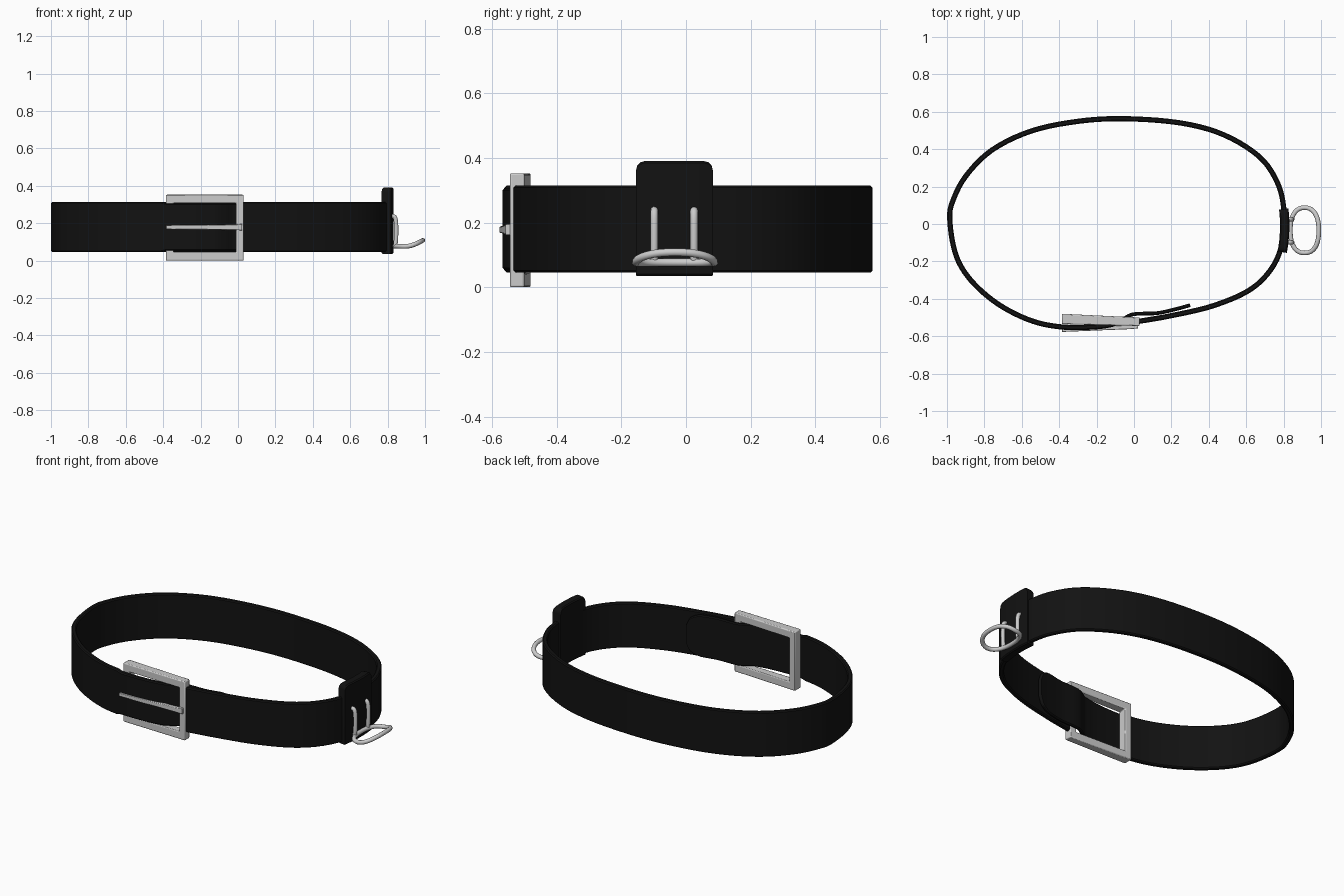
import bpy, bmesh, math
from mathutils import Vector

if "Cube" in bpy.data.objects:
    bpy.data.objects.remove(bpy.data.objects["Cube"])

black = bpy.data.materials.new("black_leather")
black.diffuse_color = (0.006, 0.006, 0.006, 1)
black.use_nodes = True
black.node_tree.nodes["Principled BSDF"].inputs["Base Color"].default_value = black.diffuse_color


def finish(name, bm, mat=None, bevel=0, angle=35):
    bmesh.ops.recalc_face_normals(bm, faces=bm.faces)
    me = bpy.data.meshes.new(name)
    bm.to_mesh(me)
    bm.free()
    ob = bpy.data.objects.new(name, me)
    bpy.context.collection.objects.link(ob)
    if mat:
        me.materials.append(mat)
    if bevel:
        mod = ob.modifiers.new("bevel", 'BEVEL')
        mod.width = bevel
        mod.segments = 2
    bpy.ops.object.select_all(action='DESELECT')
    bpy.context.view_layer.objects.active = ob
    ob.select_set(True)
    bpy.ops.object.shade_smooth_by_angle(angle=math.radians(angle))
    return ob


def spline(pts, n):
    """Catmull-Rom samples through open path points."""
    p = [Vector(q) for q in pts]
    p = [2 * p[0] - p[1]] + p + [2 * p[-1] - p[-2]]
    out = []
    for i in range(1, len(p) - 2):
        a, b, c, d = p[i - 1:i + 3]
        for k in range(n):
            t = k / n
            out.append(0.5 * (2 * b + (c - a) * t + (2 * a - 5 * b + 4 * c - d) * t * t
                              + (3 * b - a - 3 * c + d) * t ** 3))
    return out + [p[-2]]


def band(name, path, thick, z_range):
    """Upright strip along an xy path, with chamfered edges."""
    bm = bmesh.new()
    rings = []
    for i, p in enumerate(path):
        d = (path[min(i + 1, len(path) - 1)] - path[max(i - 1, 0)]).normalized()
        n = Vector((d.y, -d.x))
        lo, hi = z_range(i, p)
        h, c = thick(i) / 2, 0.006
        sec = [(-h, lo + c), (-h + c, lo), (h - c, lo), (h, lo + c),
               (h, hi - c), (h - c, hi), (-h + c, hi), (-h, hi - c)]
        rings.append([bm.verts.new((p.x + n.x * s, p.y + n.y * s, z)) for s, z in sec])
    for a, b in zip(rings, rings[1:]):
        for k in range(8):
            bm.faces.new((a[k], a[(k + 1) % 8], b[(k + 1) % 8], b[k]))
    bm.faces.new(rings[0])
    bm.faces.new(rings[-1])
    return finish(name, bm, black)


# Belt strap: from the buckle bar, around the waist, over the frame and tucked inside
loop = [(0.01, -0.523), (0.2, -0.49), (0.43, -0.435), (0.63, -0.345), (0.75, -0.215),
        (0.8, -0.06), (0.8, 0.09), (0.765, 0.225), (0.67, 0.36), (0.48, 0.477),
        (0.25, 0.54), (-0.05, 0.563), (-0.3, 0.549), (-0.55, 0.497), (-0.76, 0.395),
        (-0.9, 0.255), (-0.97, 0.12), (-0.985, 0.03), (-0.965, -0.12), (-0.92, -0.235),
        (-0.83, -0.345), (-0.7, -0.445), (-0.54, -0.52), (-0.38, -0.551), (-0.2, -0.549),
        (-0.09, -0.528), (-0.01, -0.484), (0.12, -0.477), (0.22, -0.456), (0.3, -0.434)]
path = spline(loop, 5)
tail = 25 * 5


def strap_z(i, p):
    # rounded tip at the tucked end
    u = max(0, (p.x - 0.2) / 0.1) if i > tail else 0
    h = 0.134 if i < 23 * 5 else 0.126
    h *= 0.45 + 0.55 * math.sqrt(max(0, 1 - min(u, 1) ** 2))
    return 0.18 - h, 0.18 + h


band("belt_strap", path, lambda i: 0.028 if i < tail else 0.02, strap_z)

# Side holder pad, with rounded top corners
ys = [-0.15, -0.147, -0.138, -0.125, -0.09, -0.035, 0.02, 0.055, 0.068, 0.077, 0.08]


def pad_z(i, p):
    d = max(0, abs(p.y + 0.035) - 0.09)
    return 0.035, 0.365 + math.sqrt(max(0, 0.025 ** 2 - d * d))


pad_path = [Vector((0.806 - 0.7 * (y + 0.01) ** 2, y)) for y in ys]
band("holder_pad", pad_path, lambda i: 0.05, pad_z)

# Buckle frame: open rectangle, slightly thinner towards the bar
bm = bmesh.new()


def rect(x0, x1, z0, z1, back):
    vs = []
    for x, z in ((x0, z0), (x1, z0), (x1, z1), (x0, z1)):
        t = (x + 0.385) / 0.415
        y = -0.48 - 0.02 * t if back else -0.535 - 0.01 * t
        vs.append(bm.verts.new((x, y, z)))
    return vs


of, ob_ = (rect(-0.385, 0.03, 0, 0.352, b) for b in (0, 1))
nf, nb = (rect(-0.345, -0.01, 0.045, 0.307, b) for b in (0, 1))
for a, b in ((of, nf), (nf, nb), (nb, ob_), (ob_, of)):
    for k in range(4):
        j = (k + 1) % 4
        bm.faces.new((a[k], a[j], b[j], b[k]))
finish("buckle_frame", bm, bevel=0.005)

# Buckle prong, tapering to its tip
bm = bmesh.new()
ends = []
for x, y0, y1, h in ((-0.385, -0.577, -0.558, 0.010), (-0.02, -0.562, -0.54, 0.014),
                     (0.022, -0.558, -0.53, 0.017)):
    ends.append([bm.verts.new(v) for v in ((x, y0, 0.178 - h), (x, y1, 0.178 - h),
                                           (x, y1, 0.178 + h), (x, y0, 0.178 + h))])
for a, b in zip(ends, ends[1:]):
    for k in range(4):
        bm.faces.new((a[k], a[(k + 1) % 4], b[(k + 1) % 4], b[k]))
bm.faces.new(ends[0])
bm.faces.new(ends[-1])
finish("buckle_prong", bm, bevel=0.003)


def wire(name, pts, r, cyclic=False):
    cu = bpy.data.curves.new(name, 'CURVE')
    cu.dimensions = '3D'
    cu.bevel_depth = r
    cu.bevel_resolution = 3
    cu.use_fill_caps = True
    s = cu.splines.new('POLY')
    s.points.add(len(pts) - 1)
    for q, p in zip(s.points, pts):
        q.co = (*p, 1)
    s.use_cyclic_u = cyclic
    ob = bpy.data.objects.new(name, cu)
    bpy.context.collection.objects.link(ob)
    bpy.ops.object.select_all(action='DESELECT')
    bpy.context.view_layer.objects.active = ob
    ob.select_set(True)
    bpy.ops.object.convert(target='MESH')
    bpy.ops.object.shade_smooth_by_angle(angle=math.radians(50))


# Two upright hook wires on the pad
for side, y in (("front", -0.098), ("back", 0.025)):
    wire("hook_wire_" + side, spline([(0.822, y, 0.238), (0.838, y, 0.232), (0.845, y, 0.2),
                                      (0.845, y, 0.12), (0.84, y, 0.075)], 4), 0.012)

# Oval ring, its outer side curving upwards
ring = []
for k in range(40):
    a = math.tau * k / 40
    c, s = math.cos(a), math.sin(a)
    x = 0.912 + 0.076 * math.copysign(abs(c) ** 0.85, c)
    z = 0.076 + 0.032 * max(0, (x - 0.9) / 0.088) ** 1.6
    ring.append((x, -0.034 + 0.121 * math.copysign(abs(s) ** 0.85, s), z))
wire("hook_ring", ring, 0.0125, True)
